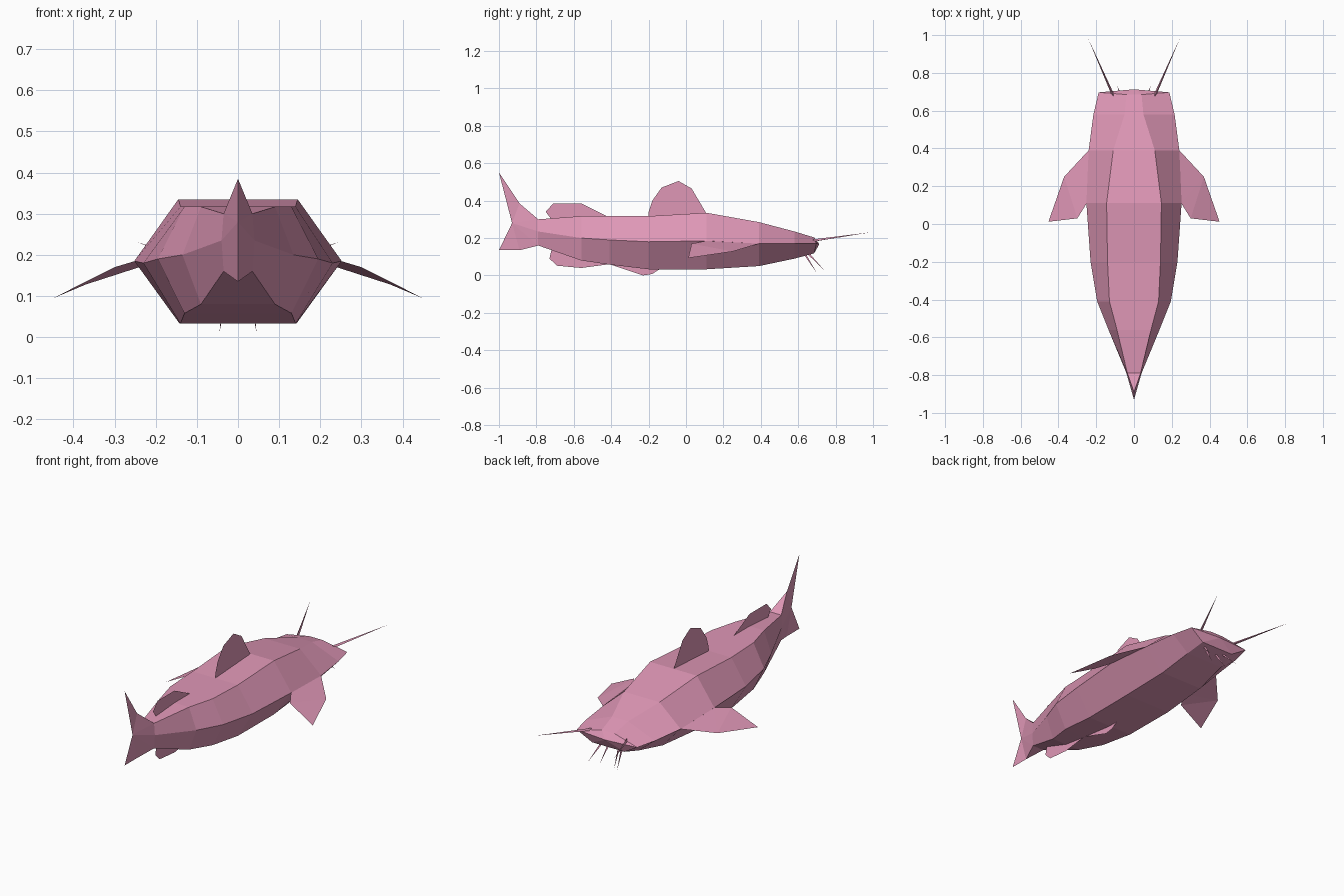
import bpy
import bmesh
from mathutils import Vector

default_cube = bpy.data.objects.get("Cube")
if default_cube:
    bpy.data.objects.remove(default_cube, do_unlink=True)

# Single skin colour
skin = bpy.data.materials.new("pink_skin")
skin.use_nodes = True
colour = (0.74, 0.31, 0.47, 1)
skin.diffuse_color = colour
skin.node_tree.nodes["Principled BSDF"].inputs["Base Color"].default_value = colour


def add_object(name, bm, closed=False):
    """Turn a bmesh into a flat-shaded object."""
    if closed:
        bmesh.ops.recalc_face_normals(bm, faces=bm.faces[:])
    mesh = bpy.data.meshes.new(name)
    bm.to_mesh(mesh)
    bm.free()
    mesh.materials.append(skin)
    obj = bpy.data.objects.new(name, mesh)
    bpy.context.collection.objects.link(obj)
    return obj


def add_sheet(name, points):
    """Thin fin made from one outline."""
    bm = bmesh.new()
    face = bm.faces.new([bm.verts.new(point) for point in points])
    bmesh.ops.triangulate(bm, faces=[face])
    return add_object(name, bm)


def add_midline_fin(name, outline):
    return add_sheet(name, [(0, y, z) for y, z in outline])


def add_barbel(name, base, tip, radius):
    """Three-sided whisker tapering to a point."""
    base, tip = Vector(base), Vector(tip)
    direction = tip - base
    bm = bmesh.new()
    bmesh.ops.create_cone(bm, cap_ends=True, segments=3, radius1=radius,
                          radius2=0, depth=direction.length)
    bmesh.ops.remove_doubles(bm, verts=bm.verts[:], dist=0.0001)
    turn = direction.to_track_quat("Z", "Y").to_matrix()
    bmesh.ops.rotate(bm, verts=bm.verts[:], matrix=turn)
    bmesh.ops.translate(bm, verts=bm.verts[:], vec=(base + tip) / 2)
    return add_object(name, bm, closed=True)


# Body sections: y, then half width and height of the top, middle and bottom
sections = [
    (-.79, .035, .30, .04, .235, .035, .16),
    (-.56, .09, .317, .135, .20, .09, .08),
    (-.41, .13, .317, .195, .19, .13, .058),
    (-.20, .14, .317, .23, .18, .14, .033),
    (.11, .145, .335, .252, .185, .142, .033),
    (.39, .11, .285, .24, .17, .13, .05),
    (.58, .05, .235, .215, .17, .115, .09),
    (.685, .04, .203, .187, .17, .10, .118),
]

# Body and tail root in one closed shell
body = bmesh.new()
rings = []
for y, top_w, top_z, mid_w, mid_z, low_w, low_z in sections:
    right = [(-top_w, top_z), (-mid_w, mid_z), (-low_w, low_z)]
    left = [(-x, z) for x, z in reversed(right)]
    rings.append([body.verts.new((x, y, z)) for x, z in right + left])
for ring, following in zip(rings, rings[1:]):
    for i in range(len(ring)):
        j = (i + 1) % len(ring)
        body.faces.new((ring[i], ring[j], following[j], following[i]))

# Blunt snout with the lip pushed forward
snout = body.verts.new((0, .713, .168))
for i, vert in enumerate(rings[-1]):
    body.faces.new((vert, rings[-1][(i + 1) % len(rings[-1])], snout))
for i in (1, 4):
    rings[-1][i].co.y = .697

# Tail root pinches to a vertical edge
upper, notch, lower = [body.verts.new((0, y, z)) for y, z in
                       ((-.89, .385), (-.93, .28), (-.89, .135))]
tail = rings[0]
for top, mid, low in (tail[:3], tail[:2:-1]):
    body.faces.new((top, upper, notch))
    body.faces.new((top, notch, mid))
    body.faces.new((mid, notch, low))
    body.faces.new((low, notch, lower))
body.faces.new((tail[0], tail[5], upper))
body.faces.new((tail[2], tail[3], lower))
add_object("body", body, closed=True)

# Fins on the midline
add_midline_fin("tail_fin_upper", [(-.89, .385), (-1, .55), (-.93, .28)])
add_midline_fin("tail_fin_lower", [(-.89, .135), (-1, .135), (-.93, .28)])
add_midline_fin("front_dorsal_fin", [
    (.11, .33), (.03, .465), (-.04, .505), (-.13, .47),
    (-.18, .40), (-.2, .34), (-.2, .31)])
add_midline_fin("rear_dorsal_fin", [
    (-.42, .315), (-.56, .385), (-.71, .385), (-.75, .34), (-.72, .30)])
add_midline_fin("anal_fin", [
    (-.41, .06), (-.56, .04), (-.69, .052), (-.73, .09), (-.72, .135)])
add_midline_fin("pelvic_fin", [
    (-.14, .034), (-.18, .008), (-.23, 0), (-.28, .022), (-.41, .06)])

# Paired fins and whiskers
for side, sign in (("left", 1), ("right", -1)):
    def mirrored(x, y, z):
        return (sign * x, y, z)

    add_sheet(side + "_pectoral_fin", [
        mirrored(.24, .39, .17), mirrored(.37, .25, .128),
        mirrored(.453, .012, .093), mirrored(.30, .03, .17),
        mirrored(.25, .11, .185)])
    add_barbel(side + "_long_barbel", mirrored(.11, .68, .185),
               mirrored(.243, .983, .23), .008)
    add_barbel(side + "_outer_chin_barbel", mirrored(.06, .65, .12),
               mirrored(.09, .737, .03), .007)
    add_barbel(side + "_inner_chin_barbel", mirrored(.03, .63, .12),
               mirrored(.045, .70, .012), .007)
